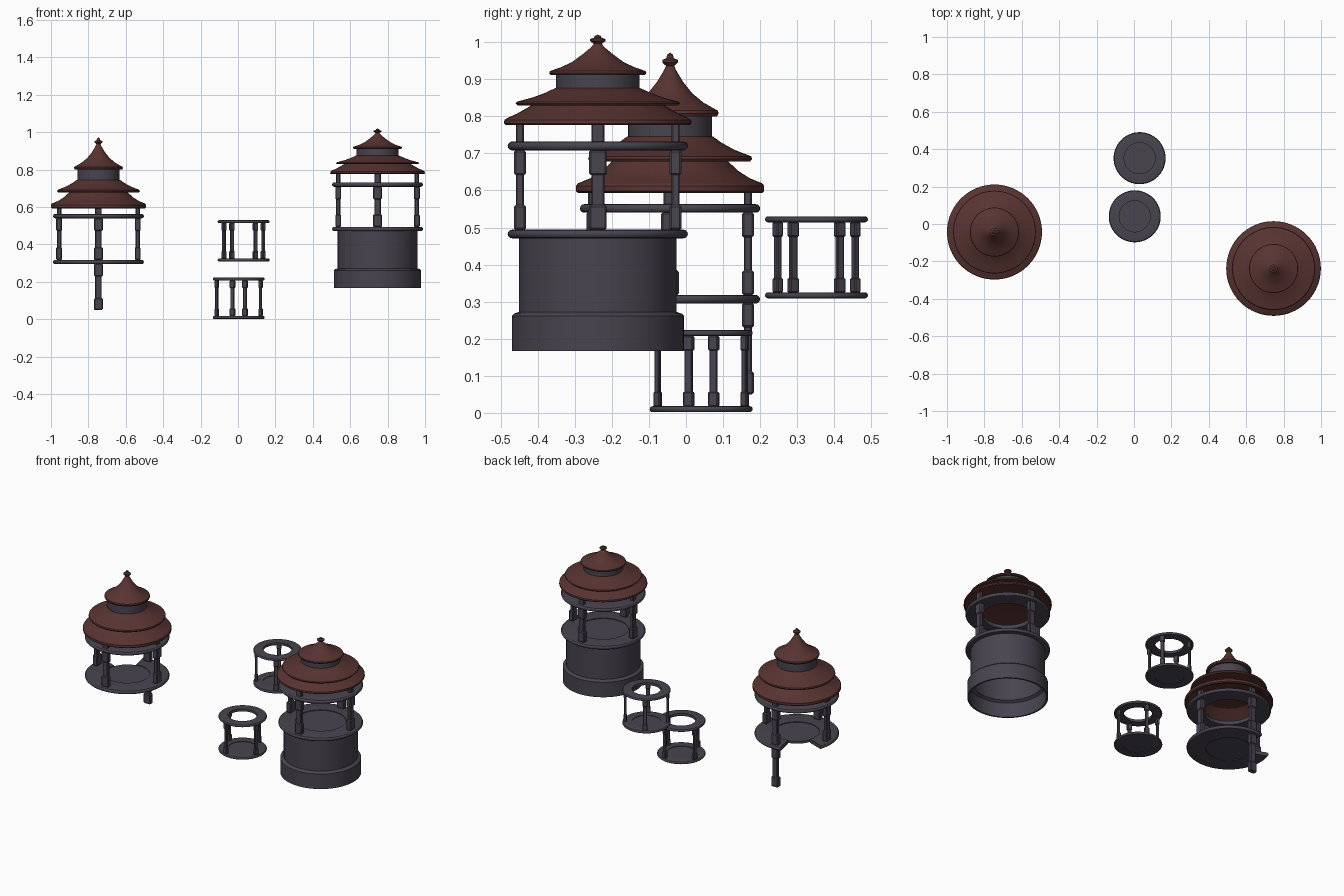
import bpy, bmesh, math
from mathutils import Matrix, Vector

if "Cube" in bpy.data.objects:
    bpy.data.objects.remove(bpy.data.objects["Cube"])


def material(name, rgb):
    m = bpy.data.materials.new(name)
    m.diffuse_color = (*rgb, 1)
    m.use_nodes = True
    m.node_tree.nodes["Principled BSDF"].inputs["Base Color"].default_value = m.diffuse_color
    return m


STONE = material("dark_stone", (0.066, 0.058, 0.078))
ROOF = material("red_roof_tile", (0.098, 0.034, 0.031))


def finish(name, bm, mat, loc, smooth=True):
    bmesh.ops.recalc_face_normals(bm, faces=bm.faces)
    me = bpy.data.meshes.new(name)
    bm.to_mesh(me)
    bm.free()
    ob = bpy.data.objects.new(name, me)
    bpy.context.collection.objects.link(ob)
    ob.location = loc
    me.materials.append(mat)
    if smooth:
        bpy.ops.object.select_all(action='DESELECT')
        ob.select_set(True)
        bpy.context.view_layer.objects.active = ob
        bpy.ops.object.shade_smooth_by_angle(angle=math.radians(30))
    return ob


def lathe(name, prof, loc, mat, start=0, sweep=360, closed=False, segs=64):
    """Turn an (r, z) profile about the vertical axis; partial turns get end caps."""
    bm = bmesh.new()
    rows = []
    for i in range(segs + 1):
        a = math.radians(start + sweep * i / segs)
        rows.append([bm.verts.new((r * math.cos(a), r * math.sin(a), z)) for r, z in prof])
    n = len(prof)
    for p, q in zip(rows, rows[1:]):
        for j in range(n if closed else n - 1):
            k = (j + 1) % n
            bm.faces.new((p[j], q[j], q[k], p[k]))
    if closed and sweep < 360:
        bm.faces.new(rows[0])
        bm.faces.new(rows[-1])
    bmesh.ops.remove_doubles(bm, verts=bm.verts, dist=1e-5)
    bmesh.ops.dissolve_degenerate(bm, edges=bm.edges, dist=1e-6)
    return finish(name, bm, mat, loc)


def rim(ri, ro, z0, z1):
    """Flat ring section with a rounded outer edge."""
    h = (z1 - z0) / 2
    zc = (z0 + z1) / 2
    edge = [(ro - h + h * math.cos(t), zc + h * math.sin(t))
            for t in [math.radians(-90 + 30 * i) for i in range(7)]]
    return [(ri, z0)] + edge + [(ri, z1)]


def floor(name, loc, ri, ro, z0, z1, start=0, sweep=360):
    lathe(name + "_floor_rim", rim(ri, ro, z0, z1), loc, STONE, start, sweep, True)
    d = (z1 - z0) * 0.2
    lathe(name + "_floor_disc", [(0, z0 + d), (ri, z0 + d), (ri, z1 - d), (0, z1 - d)], loc, STONE)


def post(name, loc, angle, radius, pieces):
    """pieces: (radial width, tangential width, z0, z1)"""
    bm = bmesh.new()
    for w, t, z0, z1 in pieces:
        part = bmesh.new()
        bmesh.ops.create_cube(part, size=1)
        for v in part.verts:
            v.co = Vector((v.co.x * w, v.co.y * t, (z0 + z1) / 2 + v.co.z * (z1 - z0)))
        bmesh.ops.bevel(part, geom=part.edges[:], offset=w * 0.16, segments=1, affect='EDGES')
        me = bpy.data.meshes.new("tmp")
        part.to_mesh(me)
        part.free()
        bm.from_mesh(me)
        bpy.data.meshes.remove(me)
    bm.transform(Matrix.Rotation(math.radians(angle), 4, 'Z') @ Matrix.Translation((radius, 0, 0)))
    finish(name, bm, STONE, loc, smooth=False)


def posts(name, loc, radius, s, z0, z1, top, block, turn=0):
    """Four posts with a block at each end of the shaft."""
    for i in range(4):
        post(f"{name}_post_{i + 1}", loc, turn + 90 * i, radius, [
            (0.022 * s, 0.035 * s, z0, top),
            (0.032 * s, 0.048 * s, z0, z0 + block),
            (0.032 * s, 0.048 * s, z1 - block, z1)])


def roofs(name, loc, low, mid, cap, under):
    """Three roof tiers with a stone drum below the cap."""
    zb = low[-1][1]
    lathe(name + "_lower_roof", [(0, low[0][1])] + low + [(0.235, zb), (0.15, zb + under), (0, zb + under)], loc, ROOF)
    zm = mid[-1][1]
    lathe(name + "_middle_roof", [(0, mid[0][1])] + mid + [(0.14, zm), (0, zm)], loc, ROOF)
    lathe(name + "_neck", [(0, low[0][1] - 0.01), (low[0][0], low[0][1] - 0.01),
                           (low[0][0], zm + 0.004), (0, zm + 0.004)], loc, STONE)
    zc = cap[-1][1]
    lathe(name + "_drum", [(0.113, mid[0][1] - 0.01), (0.113, zc + 0.002)], loc, STONE)
    lathe(name + "_cap_roof", cap + [(0, zc)], loc, ROOF)


# Broken pavilion on the left
A = (-0.746, -0.043, 0)
roofs("left", A,
      [(0.157, 0.678), (0.185, 0.652), (0.215, 0.633), (0.249, 0.619), (0.254, 0.612), (0.254, 0.598), (0.248, 0.593)],
      [(0.115, 0.746), (0.14, 0.728), (0.175, 0.709), (0.219, 0.692), (0.221, 0.685), (0.216, 0.678)],
      [(0, 0.972), (0.008, 0.966), (0.010, 0.957), (0.021, 0.952), (0.021, 0.945), (0.011, 0.936), (0.016, 0.925),
       (0.035, 0.893), (0.06, 0.862), (0.09, 0.837), (0.129, 0.815), (0.131, 0.808), (0.127, 0.800)], 0.055)
lathe("left_beam_ring", rim(0.144, 0.243, 0.54, 0.563), A, STONE, closed=True)
floor("left", A, 0.13, 0.243, 0.295, 0.318, 160, 302)
posts("left", A, 0.21, 1, 0.317, 0.541, 0.62, 0.068)
post("left_hanging_leg", A, 90, 0.21, [
    (0.022, 0.035, 0.055, 0.31), (0.032, 0.048, 0.05, 0.113), (0.032, 0.048, 0.23, 0.297)])

# Pavilion on a round base, right
B = (0.746, -0.238, 0)
roofs("right", B,
      [(0.165, 0.838), (0.19, 0.823), (0.218, 0.807), (0.247, 0.794), (0.252, 0.79), (0.253, 0.781), (0.248, 0.776)],
      [(0.115, 0.876), (0.14, 0.864), (0.175, 0.851), (0.219, 0.839), (0.222, 0.835), (0.216, 0.829)],
      [(0, 1.02), (0.008, 1.017), (0.010, 1.012), (0.021, 1.008), (0.021, 1.003), (0.011, 0.996), (0.016, 0.988),
       (0.04, 0.968), (0.07, 0.946), (0.1, 0.932), (0.129, 0.922), (0.131, 0.917), (0.127, 0.911)], 0.03)
lathe("right_beam_ring", rim(0.144, 0.243, 0.708, 0.732), B, STONE, closed=True)
floor("right", B, 0.144, 0.243, 0.471, 0.494)
posts("right", B, 0.21, 1, 0.493, 0.709, 0.80, 0.068)
lathe("right_base_wall", [(0.213, 0.475), (0.213, 0.272), (0.226, 0.268), (0.232, 0.262), (0.232, 0.167),
                          (0.222, 0.167), (0.222, 0.26), (0.205, 0.27), (0.205, 0.475)], B, STONE, closed=True)

# Two small open lantern frames
for name, loc, turn in (("front_frame", (0.004, 0.041, 0.002), -16),
                        ("back_frame", (0.030, 0.352, 0.309), 31)):
    floor(name, loc, 0.083, 0.139, 0, 0.016)
    lathe(name + "_top_ring", rim(0.083, 0.139, 0.205, 0.221), loc, STONE, closed=True)
    posts(name, loc, 0.122, 0.58, 0.015, 0.206, 0.206, 0.04, turn)
